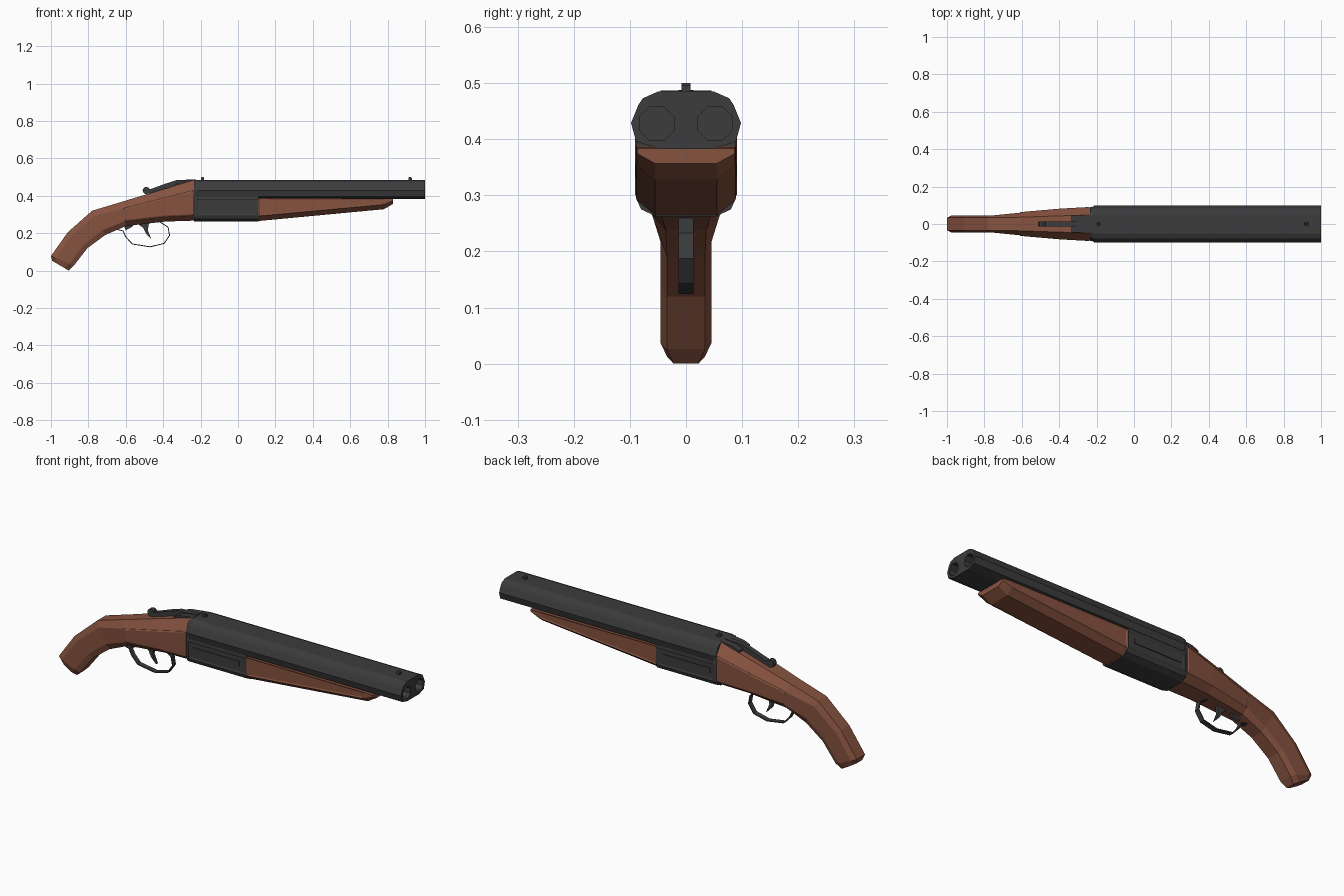
import bpy, bmesh
from mathutils import Vector, Matrix
from math import pi

if "Cube" in bpy.data.objects:
    bpy.data.objects.remove(bpy.data.objects["Cube"])


def material(name, rgb):
    m = bpy.data.materials.new(name)
    m.diffuse_color = (*rgb, 1)
    m.use_nodes = True
    m.node_tree.nodes["Principled BSDF"].inputs["Base Color"].default_value = m.diffuse_color
    return m


WOOD = material("wood", (0.24, 0.085, 0.05))
STEEL = material("steel", (0.045, 0.045, 0.047))


def finish(bm, name, mat):
    bmesh.ops.recalc_face_normals(bm, faces=bm.faces)
    me = bpy.data.meshes.new(name)
    bm.to_mesh(me)
    bm.free()
    me.materials.append(mat)
    ob = bpy.data.objects.new(name, me)
    bpy.context.collection.objects.link(ob)
    return ob


def full(half):
    """Mirror a half section of (x, y, z) points, listed top to bottom."""
    return half + [(x, -y, z) for x, y, z in reversed(half)]


def loft(sections):
    bm = bmesh.new()
    rings = [[bm.verts.new(p) for p in s] for s in sections]
    n = len(rings[0])
    for a, b in zip(rings, rings[1:]):
        for i in range(n):
            j = (i + 1) % n
            bm.faces.new((a[i], a[j], b[j], b[i]))
    bm.faces.new(rings[0])
    bm.faces.new(rings[-1])
    bmesh.ops.recalc_face_normals(bm, faces=bm.faces)
    return bm


def raise_panels(bm, picked, thick, depth):
    """Frame the picked side faces and push the middle in or out."""
    for sign in (-1, 1):
        side = [f for f in bm.faces if picked(f) and f.normal.y * sign > 0.9]
        bmesh.ops.inset_region(bm, faces=side, thickness=thick * 0.3, depth=0,
                               use_even_offset=True)
        bmesh.ops.inset_region(bm, faces=side, thickness=thick, depth=depth,
                               use_even_offset=True)


def plate(name, profile, half_width, mat):
    """Extrude an (x, z) profile across y."""
    return finish(loft([[(x, s * half_width, z) for x, z in profile]
                        for s in (-1, 1)]), name, mat)


# Stock: top x/z, bottom x/z, half width, flat ratio, upper and lower chamfer
stock = [
    (-0.993, 0.052, -0.905, 0.000, 0.034, 0.65, 0.25, 0.75),
    (-1.000, 0.078, -0.878, 0.026, 0.045, 0.75, 0.2, 0.8),
    (-0.910, 0.205, -0.805, 0.120, 0.045, 0.75, 0.2, 0.8),
    (-0.780, 0.320, -0.710, 0.190, 0.045, 0.75, 0.22, 0.8),
    (-0.620, 0.368, -0.600, 0.238, 0.060, 0.6, 0.28, 0.8),
    (-0.400, 0.435, -0.390, 0.262, 0.079, 0.55, 0.27, 0.85),
    (-0.235, 0.484, -0.235, 0.267, 0.088, 0.55, 0.25, 0.87),
]
secs = []
for tx, tz, bx, bz, w, flat, t1, t2 in stock:
    at = lambda y, t: (tx + (bx - tx) * t, y, tz + (bz - tz) * t)
    secs.append(full([at(w * flat, 0), at(w, t1), at(w, t2), at(w * flat, 1)]))
bm = loft(secs)
raise_panels(bm, lambda f: f.calc_center_median().x > -0.58, 0.005, 0.003)
finish(bm, "stock", WOOD)

# Paired barrels as one block, tapered at the breech
barrel_half = [(0.05, 0.485), (0.077, 0.473), (0.085, 0.461), (0.098, 0.429),
               (0.089, 0.396), (0.05, 0.383)]
bm = loft([full([(x, y * k, z) for y, z in barrel_half])
           for x, k in ((-0.235, 0.92), (-0.225, 0.92), (-0.212, 1), (1.0, 1))])
barrels = finish(bm, "barrels", STEEL)

# Muzzle bores cut by eight-sided cylinders
bm = bmesh.new()
for y in (-0.052, 0.052):
    turn = Matrix.Translation((1.0, y, 0.428)) @ Matrix.Rotation(pi / 2, 4, 'Y') \
        @ Matrix.Rotation(pi / 8, 4, 'Z')
    bmesh.ops.create_cone(bm, cap_ends=True, segments=8, radius1=0.033,
                          radius2=0.033, depth=0.2, matrix=turn)
cutter = finish(bm, "bore_cutter", STEEL)
cutter.hide_render = True
cutter.hide_set(True)
mod = barrels.modifiers.new("bores", 'BOOLEAN')
mod.operation = 'DIFFERENCE'
mod.solver = 'EXACT'
mod.object = cutter

# Receiver with a framed side panel
body_half = [(0.086, 0.41), (0.089, 0.385), (0.089, 0.295), (0.08, 0.275), (0.052, 0.262)]
bm = loft([full([(x, y * k, z) for y, z in body_half])
           for x, k in ((-0.235, 0.97), (-0.222, 1), (0.11, 1))])
raise_panels(bm, lambda f: f.calc_center_median().x > -0.1
             and 0.3 < f.calc_center_median().z < 0.38, 0.006, -0.003)
finish(bm, "receiver", STEEL)
for side, s in (("right", -1), ("left", 1)):
    bm = bmesh.new()
    bmesh.ops.create_cube(bm, size=1, matrix=Matrix.Translation((-0.065, s * 0.085, 0.344))
                          @ Matrix.Diagonal((0.27, 0.01, 0.025, 1)))
    finish(bm, "receiver_bar_" + side, STEEL)

# Tapering wooden fore-end
fore = [(0.11, 0.388, 0.088, 0.292, 0.265, 0.055),
        (0.78, 0.386, 0.088, 0.353, 0.328, 0.055),
        (0.83, 0.384, 0.086, 0.374, 0.357, 0.055)]
bm = loft([full([(x, w, top), (x, w, side), (x, b, bot)])
           for x, top, w, side, bot, b in fore])
raise_panels(bm, lambda f: f.calc_center_median().x < 0.7, 0.005, -0.003)
finish(bm, "fore_end", WOOD)

# Top tang plate, opening lever and thumb knob
plate("tang_plate", [(-0.225, 0.487), (-0.30, 0.478), (-0.335, 0.464),
                     (-0.335, 0.44), (-0.225, 0.45)], 0.045, STEEL)
plate("top_lever", [(-0.23, 0.488), (-0.33, 0.483), (-0.39, 0.464), (-0.46, 0.438),
                    (-0.50, 0.430), (-0.50, 0.412), (-0.46, 0.41), (-0.23, 0.45)],
      0.013, STEEL)
bm = bmesh.new()
bmesh.ops.create_cone(bm, cap_ends=True, segments=8, radius1=0.02, radius2=0.02,
                      depth=0.026, matrix=Matrix.Translation((-0.49, 0, 0.428))
                      @ Matrix.Rotation(pi / 2, 4, 'X'))
finish(bm, "lever_knob", STEEL)

# Front and rear bead sights
for name, x in (("front_sight", 0.92), ("rear_sight", -0.19)):
    plate(name, [(x - 0.009, 0.48), (x - 0.009, 0.496), (x - 0.004, 0.5),
                 (x + 0.004, 0.5), (x + 0.009, 0.496), (x + 0.009, 0.48)], 0.008, STEEL)

# Trigger guard: thin bent strap
path = [(-0.655, 0.222), (-0.615, 0.212), (-0.600, 0.180), (-0.565, 0.142), (-0.47, 0.127),
        (-0.395, 0.145), (-0.366, 0.188), (-0.374, 0.232), (-0.42, 0.262)]
bm = bmesh.new()
rows = [[bm.verts.new((x, y, z)) for y in (-0.013, 0.013)] for x, z in path]
for a, b in zip(rows, rows[1:]):
    bm.faces.new((a[0], a[1], b[1], b[0]))
guard = finish(bm, "trigger_guard", STEEL)
mod = guard.modifiers.new("thickness", 'SOLIDIFY')
mod.thickness = 0.005
mod.offset = 0

# Guard rear spur and trigger
plate("guard_mount", [(-0.61, 0.24), (-0.60, 0.215), (-0.57, 0.232), (-0.55, 0.25)],
      0.010, STEEL)
plate("trigger", [(-0.54, 0.252), (-0.475, 0.262), (-0.482, 0.215), (-0.463, 0.168),
                  (-0.492, 0.198), (-0.506, 0.228)], 0.008, STEEL)
